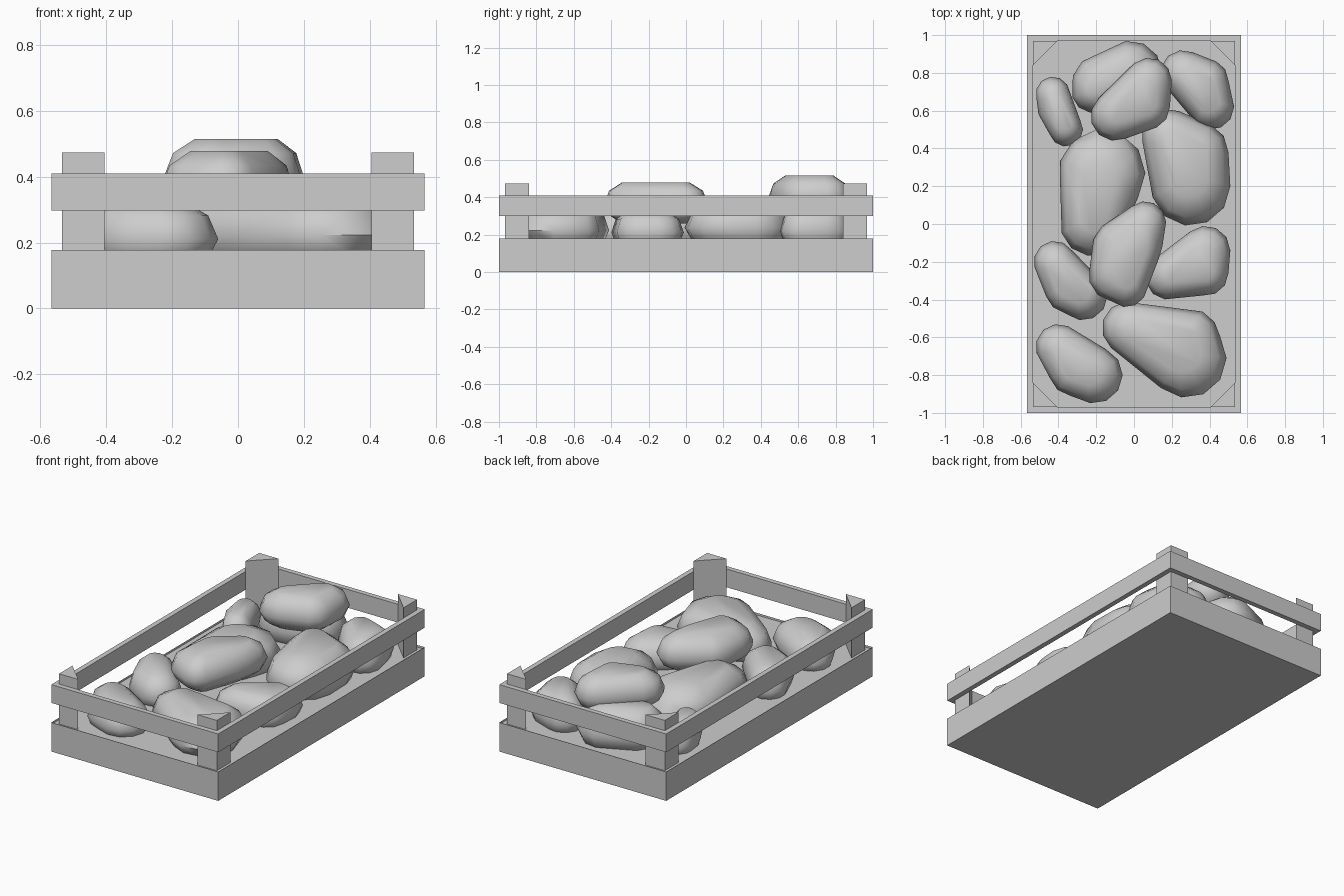
import bpy
import bmesh
from math import cos, sin, pi, radians

cube = bpy.data.objects.get("Cube")
if cube:
    bpy.data.objects.remove(cube)

HALF_X, HALF_Y, WALL = 0.566, 1.0, 0.031
IN_X, IN_Y = HALF_X - WALL, HALF_Y - WALL
FLOOR = 0.165
SUNK = 0.11  # underside of the potatoes that rest in the tray

grey = bpy.data.materials.new("plain grey")
grey.use_nodes = True
grey.diffuse_color = (0.61, 0.61, 0.61, 1)
grey.node_tree.nodes["Principled BSDF"].inputs["Base Color"].default_value = grey.diffuse_color


def add_object(name, bm):
    bmesh.ops.recalc_face_normals(bm, faces=bm.faces[:])
    mesh = bpy.data.meshes.new(name)
    bm.to_mesh(mesh)
    bm.free()
    mesh.materials.append(grey)
    obj = bpy.data.objects.new(name, mesh)
    bpy.context.collection.objects.link(obj)
    return obj


def prism(bm, outline, bottom, top):
    """Extrude a flat outline upward and return the top face."""
    low = [bm.verts.new((x, y, bottom)) for x, y in outline]
    high = [bm.verts.new((x, y, top)) for x, y in outline]
    bm.faces.new(low[::-1])
    for i in range(len(low)):
        j = (i + 1) % len(low)
        bm.faces.new((low[i], low[j], high[j], high[i]))
    return bm.faces.new(high)


def rectangle(x, y):
    return [(-x, -y), (x, -y), (x, y), (-x, y)]


# Tray base: solid block with a shallow recessed floor
bm = bmesh.new()
lid = prism(bm, rectangle(HALF_X, HALF_Y), 0, 0.178)
bmesh.ops.inset_region(bm, faces=[lid], thickness=WALL)
floor = bmesh.ops.extrude_discrete_faces(bm, faces=[lid])["faces"][0]
for v in floor.verts:
    v.co.z = FLOOR
add_object("tray_base", bm)

# Upper rail: one mitred ring of four slats
bm = bmesh.new()
loops = []
for x, y in ((HALF_X, HALF_Y), (IN_X, IN_Y)):
    for z in (0.298, 0.41):
        loops.append([bm.verts.new((px, py, z)) for px, py in rectangle(x, y)])
outer_low, outer_high, inner_low, inner_high = loops
ring = [outer_low, outer_high, inner_high, inner_low]
for k in range(4):
    a, b = ring[k], ring[(k + 1) % 4]
    for i in range(4):
        j = (i + 1) % 4
        bm.faces.new((a[i], a[j], b[j], b[i]))
add_object("upper_rail", bm)

# Triangular corner posts
LEG = 0.13
for side, sx in (("left", 1), ("right", -1)):
    for end, sy in (("front", -1), ("back", 1)):
        bm = bmesh.new()
        prism(bm, [(sx * IN_X, sy * IN_Y),
                   (sx * (IN_X - LEG), sy * IN_Y),
                   (sx * IN_X, sy * (IN_Y - LEG))], FLOOR, 0.473)
        add_object(f"{end}_{side}_post", bm)


# Potatoes: hull around a few rounded lobes, each given as (x, y, radius)
SEGMENTS = 11
LEVELS = ((0, 0.45), (0.2, 0.84), (0.47, 1), (0.8, 0.84), (1, 0.45))


def potato(name, bottom, top, *lobes):
    bm = bmesh.new()
    mid_x = sum(lobe[0] for lobe in lobes) / len(lobes)
    mid_y = sum(lobe[1] for lobe in lobes) / len(lobes)
    for height, scale in LEVELS:
        z = bottom + (top - bottom) * height
        pull = 0.6 + 0.4 * scale
        for x, y, r in lobes:
            cx = mid_x + (x - mid_x) * pull
            cy = mid_y + (y - mid_y) * pull
            for i in range(SEGMENTS):
                t = 2 * pi * i / SEGMENTS
                bm.verts.new((cx + r * scale * cos(t), cy + r * scale * sin(t), z))
    hull = bmesh.ops.convex_hull(bm, input=bm.verts[:])
    spare = {g for g in hull["geom_interior"] + hull["geom_unused"]
             if isinstance(g, bmesh.types.BMVert)}
    bmesh.ops.delete(bm, geom=list(spare), context="VERTS")
    bmesh.ops.dissolve_limit(bm, angle_limit=radians(2),
                             verts=bm.verts[:], edges=bm.edges[:])
    obj = add_object(name, bm)
    bpy.ops.object.select_all(action="DESELECT")
    obj.select_set(True)
    bpy.context.view_layer.objects.active = obj
    bpy.ops.object.shade_smooth_by_angle(angle=radians(55))


potato("potato_back_right", SUNK, .32, (-.43, .69, .09), (-.36, .5, .09), (-.41, .61, .1))
potato("potato_back_middle", SUNK, .38, (-.17, .74, .16), (-.02, .8, .17), (-.22, .7, .11))
potato("potato_back_top", .3, .515, (.08, .76, .12), (-.1, .57, .13), (.07, .62, .12))
potato("potato_back_left", SUNK, .345, (.26, .8, .12), (.41, .62, .12), (.39, .76, .11))
potato("potato_centre_left", SUNK, .38, (.3, .2, .21), (.18, .47, .14), (.34, .38, .16))
potato("potato_centre_right", SUNK, .365, (-.17, .27, .23), (-.22, 0, .17))
potato("potato_centre_top", .26, .478, (.06, .01, .11), (-.1, -.27, .14),
       (-.08, -.12, .14), (.03, -.12, .12), (-.04, -.33, .11))
potato("potato_middle_right", SUNK, .33, (-.42, -.2, .11), (-.27, -.38, .13), (-.35, -.35, .12))
potato("potato_middle_left", SUNK, .325, (.38, -.14, .13), (.18, -.28, .12), (.38, -.26, .12))
potato("potato_front_left", SUNK, .35, (.28, -.71, .21), (-.03, -.55, .14), (.3, -.6, .15))
potato("potato_front_right", SUNK, .325, (-.4, -.65, .12), (-.21, -.8, .15), (-.32, -.78, .13))
